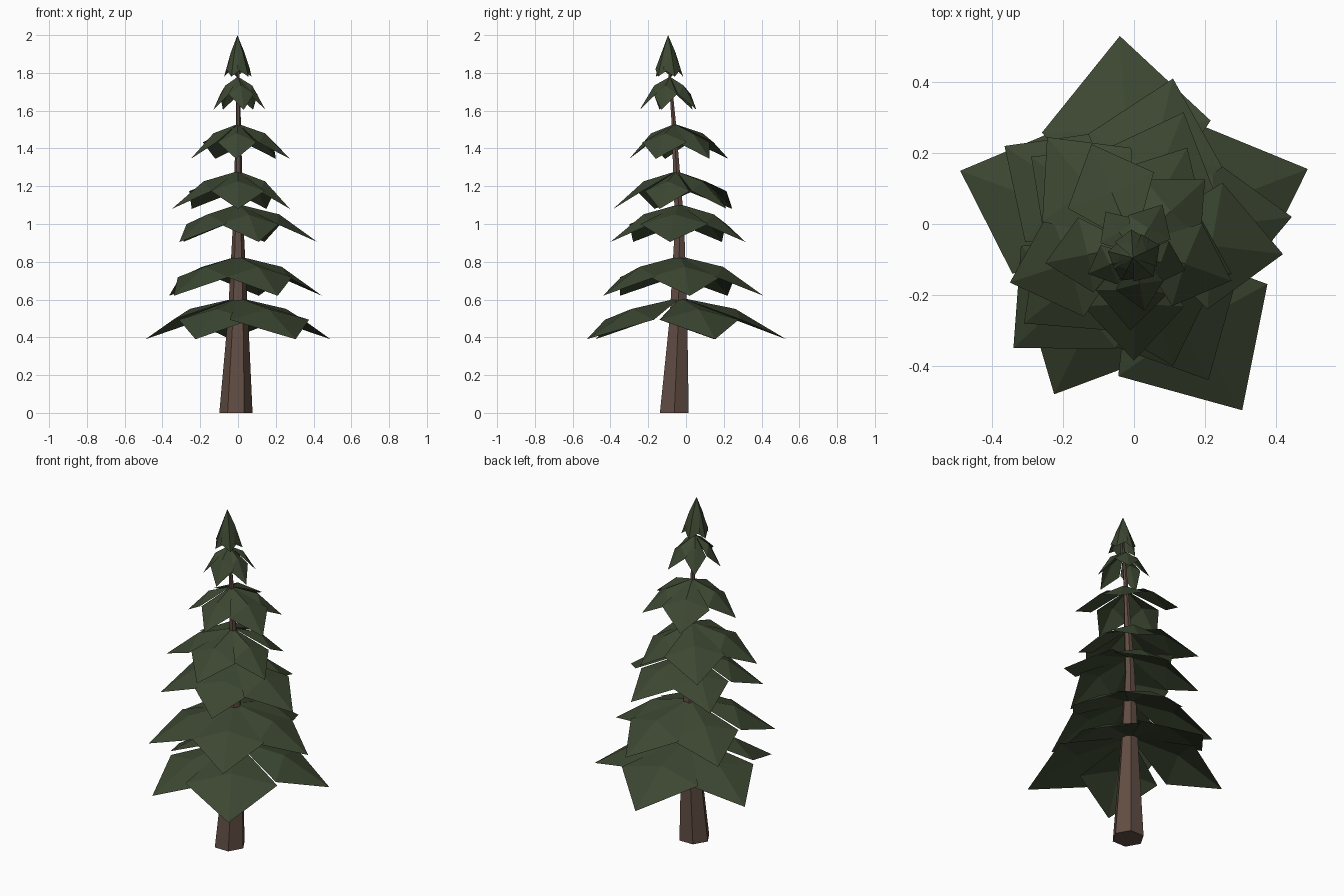
import bpy, math
from mathutils import Vector, Matrix

if "Cube" in bpy.data.objects:
    bpy.data.objects.remove(bpy.data.objects["Cube"])


def material(name, rgb):
    m = bpy.data.materials.new(name)
    m.diffuse_color = (*rgb, 1)
    m.use_nodes = True
    m.node_tree.nodes["Principled BSDF"].inputs["Base Color"].default_value = m.diffuse_color
    return m


NEEDLE = material("needle_green", (0.045, 0.063, 0.031))
BARK = material("bark_brown", (0.120, 0.074, 0.057))


def make_object(name, verts, faces, mat):
    me = bpy.data.meshes.new(name)
    me.from_pydata(verts, [], faces)
    me.materials.append(mat)
    me.update()
    ob = bpy.data.objects.new(name, me)
    bpy.context.collection.objects.link(ob)
    return ob


# Trunk: hexagonal rings along a slightly bent, tapering path (x, y, z, radius)
path = [(-0.011, -0.062, 0, 0.088), (0, -0.040, 0.5, 0.054),
        (0.001, -0.034, 1.0, 0.028), (0.002, -0.066, 1.55, 0.013),
        (0, -0.092, 1.86, 0.006)]
SIDES = 6
verts, faces = [], []
for x, y, z, r in path:
    for i in range(SIDES):
        a = math.tau * i / SIDES
        verts.append((x + r * math.cos(a), y + r * math.sin(a), z))
for k in range(len(path) - 1):
    for i in range(SIDES):
        j = (i + 1) % SIDES
        a, b = k * SIDES, (k + 1) * SIDES
        faces.append((a + i, a + j, b + j, b + i))
faces.append(tuple(reversed(range(SIDES))))
faces.append(tuple(range(len(verts) - SIDES, len(verts))))
make_object("trunk", verts, faces, BARK)


# Branch tier: five drooping kite-shaped boughs, each folded around a raised middle
def tier(name, hub, drop, tips, spread=38, side=(0.69, 0.53), mid=(0.52, 0.27)):
    hub = Vector(hub)
    verts, faces = [], []
    for tx, ty in tips:
        out = Vector((tx - hub.x, ty - hub.y, 0))
        down = Vector((0, 0, -drop))

        def point(reach, fall, turn=0):
            return hub + Matrix.Rotation(math.radians(turn), 3, 'Z') @ out * reach + down * fall

        n = len(verts)
        verts += [hub.copy(), point(*side, -spread), point(1, 1),
                  point(*side, spread), point(*mid)]
        faces += [(n + i, n + (i + 1) % 4, n + 4) for i in range(4)]
    make_object(name, verts, faces, NEEDLE)


tier("branch_tier_1", (0, -0.03, 0.61), 0.22,
     [(0.49, 0.155), (-0.04, 0.53), (-0.49, 0.15), (-0.225, -0.48), (0.305, -0.525)])
tier("branch_tier_2", (0, -0.035, 0.83), 0.21,
     [(0.445, 0.02), (0.11, 0.41), (-0.365, 0.22), (-0.34, -0.35), (0.21, -0.44)])
tier("branch_tier_3", (0, -0.035, 1.105), 0.20,
     [(0.42, -0.085), (0.14, 0.315), (-0.29, 0.19), (-0.31, -0.28), (0.11, -0.40)])
tier("branch_tier_4", (0, -0.05, 1.28), 0.20,
     [(0.275, -0.14), (0.15, 0.215), (-0.245, 0.245), (-0.35, -0.165), (0.0, -0.385)])
tier("branch_tier_5", (0, -0.06, 1.53), 0.185,
     [(0.275, -0.16), (0.20, 0.125), (-0.12, 0.225), (-0.25, -0.11), (-0.01, -0.30)])
tier("branch_tier_6", (0, -0.085, 1.78), 0.175,
     [(0.145, -0.13), (0.08, 0.055), (-0.08, 0.035), (-0.13, -0.14), (0.03, -0.245)])

# Tip: the same boughs folded down into a narrow cone
cx, cy = 0.002, -0.092
tip_ends = [(cx + 0.077 * math.cos(math.radians(a)), cy + 0.077 * math.sin(math.radians(a)))
            for a in range(25, 385, 72)]
tier("tree_tip", (-0.003, -0.095, 2.0), 0.22, tip_ends,
     spread=46, side=(0.85, 0.82), mid=(0.5, 0.42))
